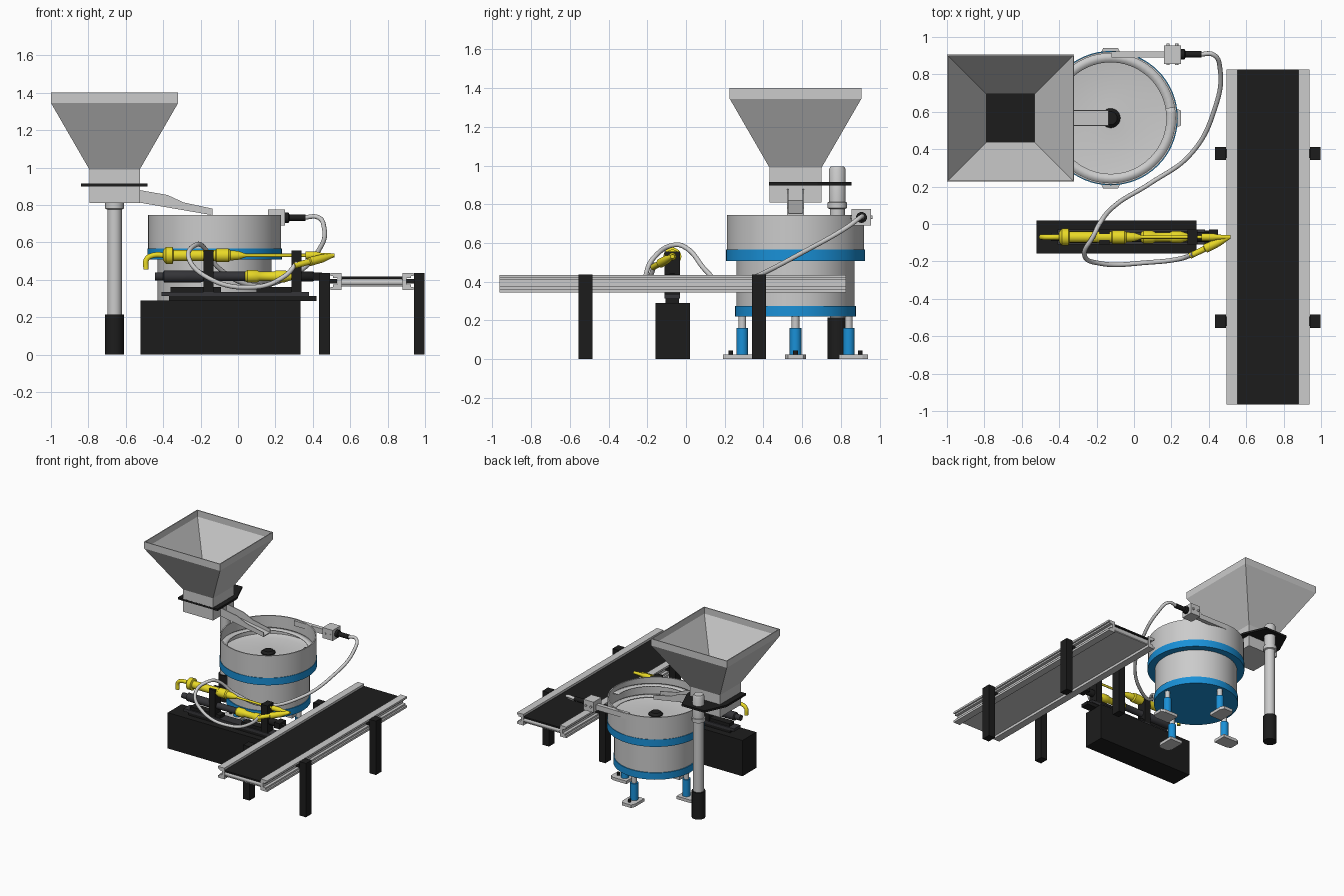
import bpy, bmesh, math
from mathutils import Vector

if "Cube" in bpy.data.objects:
    bpy.data.objects.remove(bpy.data.objects["Cube"])


def material(name, col):
    m = bpy.data.materials.new(name)
    m.diffuse_color = (*col, 1)
    m.use_nodes = True
    m.node_tree.nodes["Principled BSDF"].inputs["Base Color"].default_value = m.diffuse_color
    return m


BLACK = material("black", (0.012, 0.012, 0.012))
DARK = material("dark_grey", (0.035, 0.035, 0.04))
BLUE = material("blue", (0.01, 0.28, 0.68))
YELLOW = material("yellow", (0.82, 0.70, 0.02))


def finish(name, bm, mat, smooth=False):
    bmesh.ops.remove_doubles(bm, verts=bm.verts, dist=1e-5)
    bmesh.ops.recalc_face_normals(bm, faces=bm.faces)
    me = bpy.data.meshes.new(name)
    bm.to_mesh(me)
    bm.free()
    ob = bpy.data.objects.new(name, me)
    bpy.context.collection.objects.link(ob)
    if mat:
        me.materials.append(mat)
    if smooth:
        bpy.ops.object.select_all(action='DESELECT')
        ob.select_set(True)
        bpy.context.view_layer.objects.active = ob
        bpy.ops.object.shade_smooth_by_angle(angle=math.radians(35))
    return ob


def box(name, x, y, z, mat=None):
    return prism(name, [(x[0], y[0]), (x[1], y[0]), (x[1], y[1]), (x[0], y[1])], z, mat)


def prism(name, pts, span, mat=None, axis='Z'):
    """Extrude an outline: (x, y) along Z or (x, z) along Y."""
    bm = bmesh.new()
    put = (lambda a, b, t: (a, b, t)) if axis == 'Z' else (lambda a, b, t: (a, t, b))
    lo, hi = [[bm.verts.new(put(a, b, t)) for a, b in pts] for t in span]
    bm.faces.new(lo)
    bm.faces.new(hi)
    for i in range(len(pts)):
        j = (i + 1) % len(pts)
        bm.faces.new((lo[i], lo[j], hi[j], hi[i]))
    return finish(name, bm, mat)


def lathe(name, prof, origin, d=(0, 0, 1), mat=None, n=32):
    """Revolve (radius, height) points; n=4 makes a square section."""
    bm = bmesh.new()
    q = Vector((0, 0, 1)).rotation_difference(Vector(d).normalized())
    ph, k = (math.pi / 4, math.sqrt(2)) if n == 4 else (0, 1)
    prof = [(0, prof[0][1])] + prof + [(0, prof[-1][1])]
    rings = []
    for r, t in prof:
        if r == 0:
            rings.append([bm.verts.new(q @ Vector((0, 0, t)) + Vector(origin))] * n)
        else:
            rings.append([bm.verts.new(q @ Vector((
                k * r * math.cos(ph + math.tau * i / n),
                k * r * math.sin(ph + math.tau * i / n), t)) + Vector(origin)) for i in range(n)])
    for a, b in zip(rings, rings[1:]):
        for i in range(n):
            j = (i + 1) % n
            f = list(dict.fromkeys((a[i], a[j], b[j], b[i])))
            if len(f) > 2:
                bm.faces.new(f)
    return finish(name, bm, mat, n > 8)


def tube(name, pts, r, mat=None):
    cu = bpy.data.curves.new(name, 'CURVE')
    cu.dimensions = '3D'
    cu.bevel_depth, cu.bevel_resolution, cu.resolution_u = r, 3, 10
    cu.use_fill_caps = True
    s = cu.splines.new('BEZIER')
    s.bezier_points.add(len(pts) - 1)
    for p, co in zip(s.bezier_points, pts):
        p.co = co
        p.handle_left_type = p.handle_right_type = 'AUTO'
    if mat:
        cu.materials.append(mat)
    ob = bpy.data.objects.new(name, cu)
    bpy.context.collection.objects.link(ob)
    bpy.ops.object.select_all(action='DESELECT')
    ob.select_set(True)
    bpy.context.view_layer.objects.active = ob
    bpy.ops.object.convert(target='MESH')


X = (1, 0, 0)

# Hopper with square neck, support plate and post
HX, CY = -0.66, 0.566
lathe("hopper", [(0.135, 0.81), (0.135, 0.99), (0.34, 1.345), (0.34, 1.4), (0.333, 1.4),
                 (0.333, 1.348), (0.128, 0.993), (0.128, 0.83)], (HX, CY, 0), n=4)
prism("hopper_plate", [(-0.84, 0.43), (-0.485, 0.43), (-0.485, 0.68), (-0.56, 0.855),
                       (-0.76, 0.855), (-0.84, 0.68)], (0.898, 0.914), BLACK)
lathe("hopper_post", [(0.039, 0.2), (0.039, 0.775), (0.05, 0.78), (0.05, 0.81), (0.043, 0.812),
                      (0.043, 0.98), (0.035, 0.995)], (HX, 0.782, 0))
lathe("post_foot", [(0.05, 0), (0.05, 0.215)], (HX, 0.782, 0), mat=BLACK)

# Feed chute from hopper to bowl
side = [(-0.53, 0.813), (-0.136, 0.745), (-0.136, 0.78), (-0.29, 0.813), (-0.377, 0.853), (-0.53, 0.88)]
for tag, y in (("front", 0.523), ("back", 0.603)):
    prism("chute_wall_" + tag, side, (y, y + 0.006), axis='Y')
prism("chute_floor", [(-0.53, 0.813), (-0.136, 0.745), (-0.136, 0.752), (-0.53, 0.82)],
      (0.525, 0.607), axis='Y')

# Vibrating bowl
BX = -0.125
C = (BX, CY, 0)
lathe("bowl", [(0.305, 0.26), (0.305, 0.515), (0.355, 0.515), (0.355, 0.745), (0.346, 0.745),
               (0.346, 0.60), (0.30, 0.585)] + [(0.05, 0.605)], C, n=64)
lathe("bowl_band", [(0.35, 0.508), (0.359, 0.508), (0.359, 0.566), (0.35, 0.566)], C, mat=BLUE, n=64)
lathe("bowl_base", [(0.312, 0.22), (0.312, 0.275)], C, mat=BLUE, n=64)
lathe("bowl_knob", [(0.052, 0.59), (0.052, 0.612), (0.035, 0.628)], C, mat=BLACK)

# Spiral ledge inside the bowl
bm = bmesh.new()
prev = None
for i in range(97):
    a = math.radians(-110 + i * 5)
    z = 0.595 + 0.115 * i / 96
    cur = [bm.verts.new((BX + r * math.cos(a), CY + r * math.sin(a), z)) for r in (0.298, 0.35)]
    if prev:
        bm.faces.new((prev[0], prev[1], cur[1], cur[0]))
    prev = cur
ledge = finish("spiral_ledge", bm, None, True)
ledge.modifiers.new("thickness", 'SOLIDIFY').thickness = 0.006

# Four adjustable legs with foot plates
for i in range(4):
    a = i * math.pi / 2
    c, s = round(math.cos(a)), round(math.sin(a))

    def at(r, t=0):
        return (BX + r * c - t * s, CY + r * s + t * c)
    prism(f"foot_{i}", [at(0.225, -0.055), at(0.345, -0.055), at(0.375, -0.04), at(0.375, 0.04),
                        at(0.345, 0.055), at(0.225, 0.055)], (0, 0.024))
    lathe(f"leg_sleeve_{i}", [(0.03, 0.024), (0.03, 0.16)], (*at(0.275), 0), mat=BLUE, n=24)
    lathe(f"leg_rod_{i}", [(0.02, 0.15), (0.02, 0.25)], (*at(0.275), 0), n=24)
    lathe(f"foot_bolt_{i}", [(0.012, 0.02), (0.012, 0.045)], (*at(0.335), 0), mat=BLACK, n=16)

# Bowl outlet: trough, block and connector
box("outlet_trough", (-0.12, 0.17), (0.89, 0.922), (0.70, 0.742))
box("outlet_block", (0.16, 0.25), (0.855, 0.955), (0.69, 0.775))
for i, x in enumerate((0.182, 0.228)):
    lathe(f"block_screw_{i}", [(0.009, 0), (0.009, 0.115)], (x, 0.85, 0.732), (0, 1, 0), n=12)
lathe("outlet_connector", [(0.028, 0.245), (0.028, 0.27), (0.018, 0.275), (0.018, 0.36)],
      (0, 0.907, 0.732), X, BLACK)

# Feed hose
tube("feed_hose", [(0.35, 0.907, 0.732), (0.425, 0.905, 0.735), (0.46, 0.83, 0.68), (0.43, 0.61, 0.555),
                   (0.30, 0.37, 0.43), (0.083, 0.215, 0.37), (-0.10, 0.10, 0.46), (-0.185, 0, 0.575),
                   (-0.215, -0.06, 0.59), (-0.265, -0.165, 0.525), (-0.185, -0.21, 0.425),
                   (0.083, -0.205, 0.36), (0.25, -0.185, 0.42), (0.315, -0.162, 0.49)], 0.0125)

# Screwdriver pedestal and slide
SY = -0.07
box("pedestal", (-0.52, 0.335), (-0.157, 0.02), (0, 0.29), BLACK)
box("slide_rail", (-0.37, 0.42), (-0.105, -0.035), (0.285, 0.312), BLACK)
box("slide_plate", (-0.41, 0.38), (-0.11, -0.03), (0.312, 0.335), DARK)
box("slide_block_left", (-0.36, -0.09), (-0.10, -0.04), (0.335, 0.36), BLACK)
box("slide_block_right", (0.10, 0.30), (-0.10, -0.04), (0.335, 0.36), BLACK)
for tag, x in (("left", (-0.185, -0.13)), ("right", (0.285, 0.34))):
    box("clamp_" + tag, x, (-0.11, -0.03), (0.33, 0.555), BLACK)

# Lower driver spindle
L = (0, SY, 0.418)
lathe("driver_motor", [(0.022, -0.445), (0.022, -0.40), (0.032, -0.395), (0.032, -0.20), (0.025, -0.18),
                       (0.025, 0.05)], L, X, DARK)
lathe("driver_collar", [(0.022, 0.035), (0.034, 0.05), (0.034, 0.10), (0.025, 0.115), (0.025, 0.19),
                        (0.032, 0.205), (0.032, 0.25), (0.02, 0.285)], L, X, YELLOW)
lathe("driver_shaft", [(0.027, 0.33), (0.027, 0.40), (0.013, 0.42), (0.007, 0.49)], L, X, BLACK)
box("driver_bracket", (0.40, 0.45), (-0.11, -0.03), (0.395, 0.44), BLACK)

# Upper pneumatic cylinder with hooked air inlet and rod
U = (0, SY, 0.53)
tube("air_inlet", [(-0.38, SY, 0.53), (-0.455, SY, 0.53), (-0.488, SY, 0.51), (-0.492, SY, 0.455)],
     0.015, YELLOW)
lathe("air_cylinder", [(0.027, -0.40), (0.046, -0.385), (0.046, -0.35), (0.03, -0.345), (0.03, -0.12),
                       (0.036, -0.115), (0.036, -0.05), (0.027, -0.04), (0.024, 0.0), (0.01, 0.04)],
      U, X, YELLOW)
lathe("piston_rod", [(0.009, 0), (0.009, 0.46)], U, X, YELLOW, 16)

# Angled nozzle joining the hose
A, B = Vector((0.30, -0.17, 0.475)), Vector((0.51, -0.07, 0.53))
lathe("nozzle", [(0.016, 0), (0.016, 0.09), (0.024, 0.095), (0.022, 0.17), (0.01, (B - A).length)],
      A, B - A, YELLOW, 24)
lathe("nozzle_tip", [(0.02, 0.36), (0.02, 0.42), (0.013, 0.45), (0.011, 0.515)], U, X, YELLOW, 24)

# Conveyor: belt, channel rails, end rollers and legs
box("conveyor_bed", (0.55, 0.885), (-0.955, 0.815), (0.365, 0.405))
box("conveyor_belt", (0.553, 0.88), (-0.965, 0.826), (0.405, 0.417), BLACK)
MX = 0.716
for tag, m in (("left", -1), ("right", 1)):
    p = [(0.163, 0.345), (0.221, 0.345), (0.221, 0.362), (0.208, 0.362), (0.208, 0.375),
         (0.185, 0.375), (0.185, 0.408), (0.208, 0.408), (0.208, 0.42), (0.221, 0.42),
         (0.221, 0.435), (0.163, 0.435)]
    prism("conveyor_rail_" + tag, [(MX + m * a, b) for a, b in p], (-0.965, 0.826), axis='Y')
    xs = sorted((MX + m * 0.224, MX + m * 0.282))
    for end, y in (("front", -0.52), ("back", 0.377)):
        box(f"conveyor_leg_{tag}_{end}", xs, (y - 0.036, y + 0.036), (0, 0.436), BLACK)
        box(f"leg_bracket_{tag}_{end}", sorted((MX + m * 0.186, MX + m * 0.228)),
            (y - 0.025, y + 0.025), (0.38, 0.403), BLACK)
for end, y in (("front", -0.943), ("back", 0.804)):
    lathe("roller_" + end, [(0.02, 0.555), (0.02, 0.878)], (0, y, 0.387), X)
